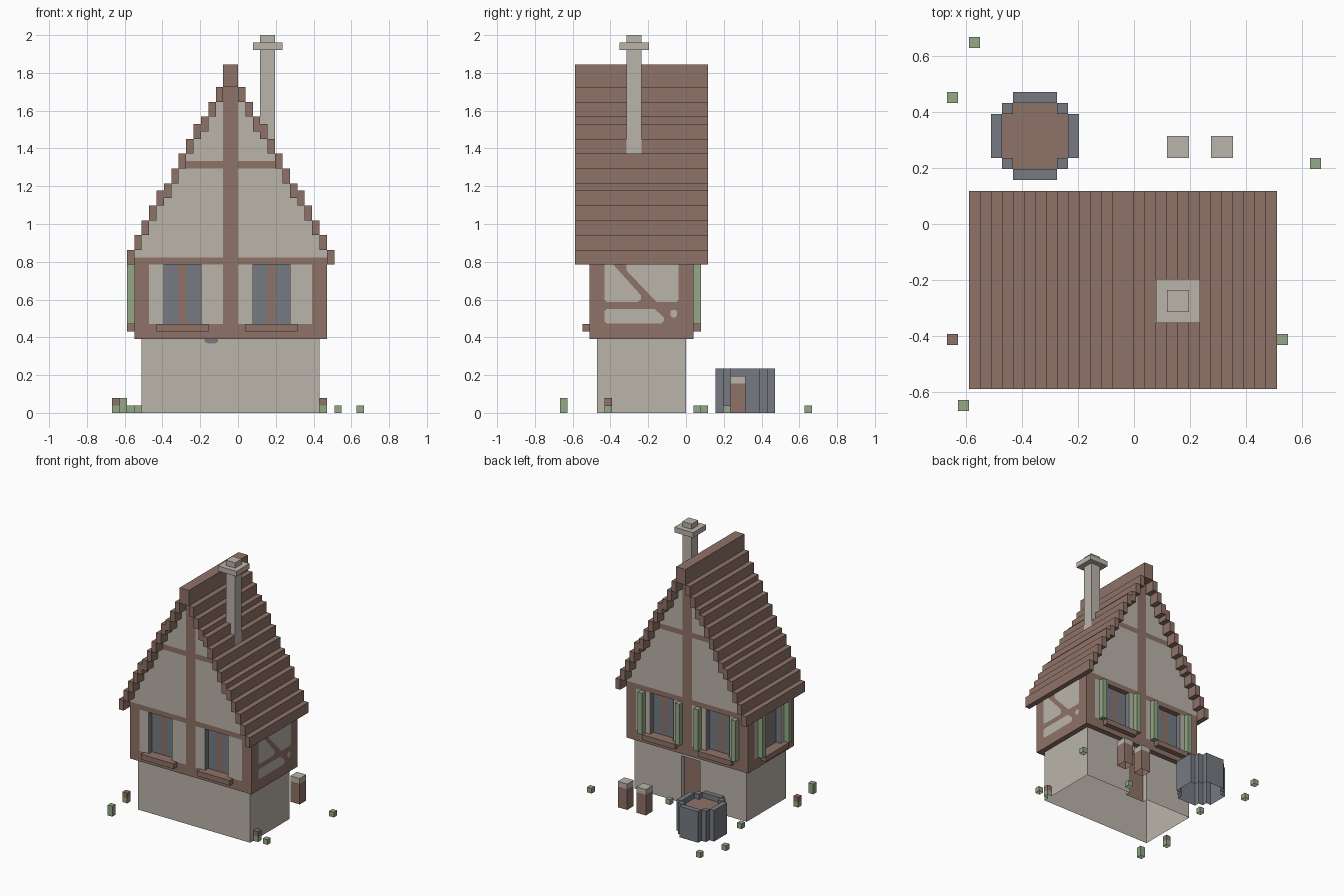
import bpy, bmesh
from mathutils import Vector

if "Cube" in bpy.data.objects:
    bpy.data.objects.remove(bpy.data.objects["Cube"])

V = 2 / 51          # size of one block
T = 0.05            # offset of painted plates, in blocks

def srgb(*rgb):
    return [((c / 255 + 0.055) / 1.055) ** 2.4 for c in rgb] + [1]

def material(name, *rgb):
    m = bpy.data.materials.new(name)
    m.diffuse_color = srgb(*rgb)
    m.use_nodes = True
    m.node_tree.nodes["Principled BSDF"].inputs["Base Color"].default_value = m.diffuse_color
    return m

PLASTER = material("plaster", 187, 181, 170)
TIMBER = material("timber", 143, 114, 103)
SLATE = material("slate", 118, 123, 130)
LEAF = material("leaf", 148, 168, 134)

blocks = {}         # block cell -> part name; later parts replace earlier ones
materials = {}      # part name -> material

def part(name, mat, boxes):
    """Fill boxes (x0, x1, y0, y1, z0, z1) with blocks of this part."""
    materials[name] = mat
    for x0, x1, y0, y1, z0, z1 in boxes:
        for x in range(x0, x1):
            for y in range(y0, y1):
                for z in range(z0, z1):
                    blocks[x, y, z] = name

def add_object(name, mat, bm):
    me = bpy.data.meshes.new(name)
    bm.to_mesh(me)
    bm.free()
    me.materials.append(mat)
    bpy.context.collection.objects.link(bpy.data.objects.new(name, me))

def sheet(name, mat, outlines):
    """Flat painted fields from point outlines."""
    bm = bmesh.new()
    for outline in outlines:
        bm.faces.new([bm.verts.new(Vector(p) * V) for p in outline])
    add_object(name, mat, bm)

def build_parts():
    """Make one outer shell per part, open where blocks touch or stand on the ground."""
    shells = {name: bmesh.new() for name in materials}
    for cell, name in blocks.items():
        bm = shells[name]
        for axis in range(3):
            for side in (0, 1):
                near = list(cell)
                near[axis] += 2 * side - 1
                if tuple(near) in blocks or near[2] < 0:
                    continue
                ring = [(0, 0), (1, 0), (1, 1), (0, 1)]
                corners = []
                for a, b in (ring if side else ring[::-1]):
                    p = Vector(cell)
                    p[axis] += side
                    p[(axis + 1) % 3] += a
                    p[(axis + 2) % 3] += b
                    corners.append(bm.verts.new(p * V))
                bm.faces.new(corners)
    for name, bm in shells.items():
        if not bm.faces:
            bm.free()
            continue
        bmesh.ops.remove_doubles(bm, verts=bm.verts, dist=V / 10)
        bmesh.ops.dissolve_limit(bm, angle_limit=0.01, verts=bm.verts, edges=bm.edges)
        add_object(name, materials[name], bm)

# Ground floor and the core of the upper floor
part("ground_floor", PLASTER, [(-13, 11, -12, 0, 0, 10)])
part("upper_core", PLASTER, [(-13, 11, -12, 0, 10, 20)])

# Timber frame of the upper floor
part("corner_posts", TIMBER, [(x, x + 2, y, y + 2, 10, 20) for x in (-14, 10) for y in (-13, -1)])
part("middle_posts", TIMBER, [(-2, 0, -13, -12, 10, 20), (-2, 0, 0, 1, 10, 20)])
part("bottom_rails", TIMBER, [(-12, 10, -13, -12, 10, 12), (-12, 10, 0, 1, 10, 12),
                              (-14, -13, -11, -1, 10, 12)])
part("right_wall", TIMBER, [(11, 12, -11, -1, 10, 20)])

# Plaster panels beside the recessed windows, with glass, mullions, sills and shutters
WIN = (-10, 2)      # left edges of the long wall windows
panels = [(-12, -10), (-5, -2), (0, 2), (7, 10)]
part("window_panels", PLASTER,
     [(a, b, y, y + 1, 12, 20) for a, b in panels for y in (-13, 0)]
     + [(-14, -13, a, b, 12, 20) for a, b in ((-11, -9), (-4, -1))])
part("window_glass", SLATE,
     [(x, x + 5, y, y + 1, 12, 20) for x in WIN for y in (-12, -1)]
     + [(-13, -12, -9, -4, 12, 20)])
part("window_mullions", TIMBER,
     [(x + 2, x + 3, y, y + 1, 12, 20) for x in WIN for y in (-12, -1)]
     + [(-13, -12, -7, -6, 12, 20)])
part("window_sills", TIMBER,
     [(x - 1, x + 6, y, y + 1, 11, 12) for x in WIN for y in (-14, 1)]
     + [(-15, -14, -10, -3, 11, 12)])
part("shutters", LEAF,
     [(x + d, x + d + 1, 1, 2, 12, 20) for x in WIN for d in (-2, 6)]
     + [(-15, -14, y, y + 1, 12, 20) for y in (-11, -3)])

# Stepped roof and gables: tops of the block courses from eave to ridge
TOPS = (22, 24, 26, 28, 30, 31, 33, 35, 37, 39, 40, 42, 44)
roof, gable = [(-2, 0, -15, 3, 44, 47)], [(-2, 0, -13, 1, 20, 44)]
for i, top in enumerate(TOPS):
    for x in (-15 + i, 12 - i):
        roof.append((x, x + 1, -15, 3, top - 2, top))
        gable.append((x, x + 1, -13, 1, 20, top - 2))
part("gable_walls", PLASTER, gable)
part("gable_beams", TIMBER,
     [b for y in (-13, 0) for b in ((-2, 0, y, y + 1, 20, 44), (-8, 6, y, y + 1, 33, 34),
                                    (-14, 12, y, y + 1, 20, 21))])
part("roof_courses", TIMBER, roof)

# Chimney with cap
part("chimney", PLASTER, [(3, 5, -8, -6, 35, 51), (2, 6, -9, -5, 49, 50)])

# Back door, set into the wall
part("back_door", TIMBER, [(-3, 1, -2, -1, 0, 9)])
for x in range(-3, 1):
    for z in range(9):
        del blocks[x, -1, z]

# Well: ring of stones around an earth filling on solid ground
part("well_ground", SLATE, [(-11, -7, 5, 11, 0, 4), (-12, -6, 6, 10, 0, 4)])
part("well_filling", TIMBER, [(-11, -7, 5, 11, 4, 5), (-12, -6, 6, 10, 4, 5)])
part("well_ring", SLATE,
     [(-11, -7, y, y + 1, 0, 6) for y in (4, 11)]
     + [(x, x + 1, 6, 10, 0, 6) for x in (-13, -6)]
     + [(x, x + 1, y, y + 1, 0, 6) for x in (-12, -7) for y in (5, 10)])

# Two posts with pale caps
part("yard_posts", TIMBER, [(x, x + 2, 6, 8, 0, 4) for x in (3, 7)])
part("yard_post_caps", PLASTER, [(x, x + 2, 6, 8, 4, 5) for x in (3, 7)])

# Small plants, one two blocks high, some with brown flowers
plants = [(-15, 16, 1), (-17, 11, 1), (16, 5, 1), (13, -11, 1), (-16, -17, 2),
          (-17, -11, 1), (11, -11, 1), (-14, 2, 1), (2, 1, 1)]
part("plants", LEAF, [(x, x + 1, y, y + 1, 0, h) for x, y, h in plants])
part("flowers", TIMBER, [(x, x + 1, -11, -10, 1, 2) for x in (-17, 11)])

build_parts()

# Plaster fields on the right wall, leaving the diagonal brace between them
sheet("right_wall_plaster", PLASTER, [[(12 + T, y, z) for y, z in o] for o in (
    [(-11, 15.3), (-10.7, 15), (-6.5, 15), (-6.1, 15.3), (-6.1, 15.9), (-9.8, 20), (-11, 20)],
    [(-4, 15), (-1.3, 15), (-1, 15.3), (-1, 20), (-8, 20), (-8, 19.2)],
    [(-11, 12.4), (-10.7, 12.1), (-3.3, 12.1), (-3, 12.4), (-3, 12.9), (-4.2, 14),
     (-10.7, 14), (-11, 13.7)],
    [(-2.1, 13.2), (-1.9, 12.9), (-1.4, 12.9), (-1.2, 13.2), (-1.2, 13.7), (-1.4, 13.9),
     (-1.9, 13.9), (-2.1, 13.7)])])

# Slate reveals on the window sides
sheet("window_reveals", SLATE,
      [[(x, a, 12), (x, b, 12), (x, b, 20), (x, a, 20)]
       for a, b in ((-13, -12), (0, 1))
       for w in WIN for x in (w + T, w + 5 - T)]
      + [[(-14, y, 12), (-13, y, 12), (-13, y, 20), (-14, y, 20)] for y in (-9 + T, -4 - T)])

# Small vent on the front
sheet("front_vent", SLATE, [[(x, -12 - T, z) for x, z in (
    (-4.5, 9.6), (-4.1, 9.4), (-3.1, 9.4), (-2.7, 9.6), (-2.7, 10), (-4.5, 10))]])
